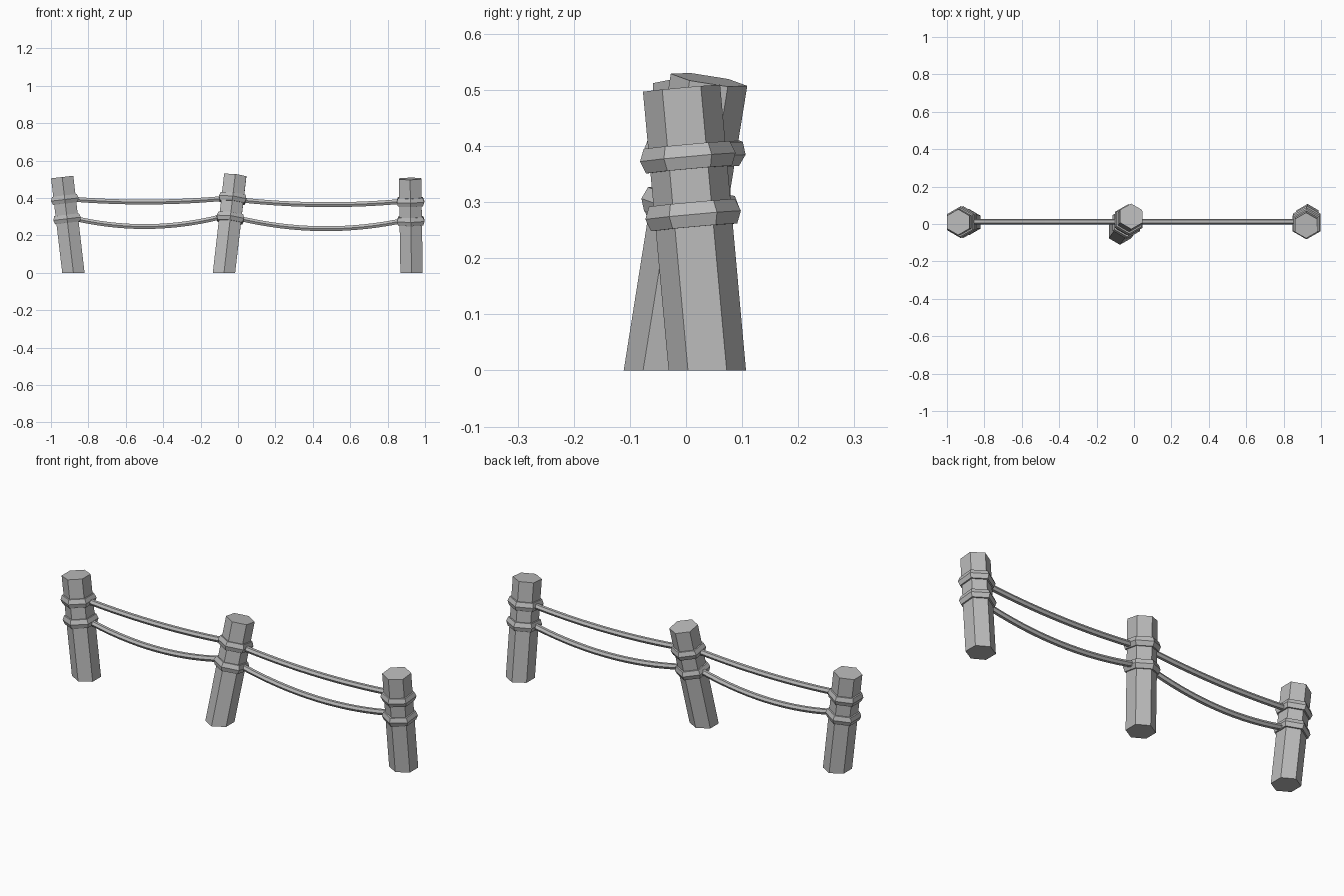
import bpy
import bmesh
import math
from mathutils import Vector

if "Cube" in bpy.data.objects:
    bpy.data.objects.remove(bpy.data.objects["Cube"], do_unlink=True)

# One plain grey for posts and ropes
grey = bpy.data.materials.new("weathered grey")
grey.use_nodes = True
colour = (0.5, 0.5, 0.5, 1)
grey.diffuse_color = colour
grey.node_tree.nodes["Principled BSDF"].inputs["Base Color"].default_value = colour

SIDES = 6
POST_RADIUS = 0.069
# Wrap cross-section as (distance from post axis, height)
WRAP_PROFILE = [(0.06, -0.022), (0.077, -0.022), (0.0855, 0), (0.077, 0.022), (0.06, 0.022)]


def hexagon(radius, height=0.0):
    angles = [math.pi / 6 + math.tau * i / SIDES for i in range(SIDES)]
    return [Vector((radius * math.cos(a), radius * math.sin(a), height)) for a in angles]


def make_object(name, rings, closed_loop):
    """Skin a stack of hexagons, either capped or joined round into a loop."""
    bm = bmesh.new()
    rows = [[bm.verts.new(p) for p in ring] for ring in rings]
    pairs = list(zip(rows, rows[1:]))
    if closed_loop:
        pairs.append((rows[-1], rows[0]))
    else:
        bm.faces.new(rows[0])
        bm.faces.new(rows[-1])
    for low, high in pairs:
        for i in range(SIDES):
            j = (i + 1) % SIDES
            bm.faces.new((low[i], low[j], high[j], high[i]))
    bmesh.ops.recalc_face_normals(bm, faces=bm.faces)
    mesh = bpy.data.meshes.new(name)
    bm.to_mesh(mesh)
    bm.free()
    mesh.materials.append(grey)
    obj = bpy.data.objects.new(name, mesh)
    bpy.context.collection.objects.link(obj)
    return obj


def make_post(name, base, top, wrap_heights):
    base, top = Vector(base), Vector(top)
    axis = top - base
    tilt = Vector((0, 0, 1)).rotation_difference(axis)
    # Foot is cut level with the ground, the head square to the post
    foot = [base + p for p in hexagon(POST_RADIUS)]
    head = [top + tilt @ p for p in hexagon(POST_RADIUS)]
    make_object(name + "_post", [foot, head], False)
    # Rope wraps follow the lean of the post
    for label, z in zip(("upper", "lower"), wrap_heights):
        centre = base + axis * (z / axis.z)
        rings = [[centre + tilt @ p for p in hexagon(r, h)] for r, h in WRAP_PROFILE]
        make_object(f"{name}_{label}_rope_wrap", rings, True)


def make_rope(name, x0, z0, x1, z1, sag, steps=16):
    """Six-sided rope hanging in a shallow arc."""
    curve = bpy.data.curves.new(name, "CURVE")
    curve.dimensions = "3D"
    curve.bevel_depth = 0.015
    curve.bevel_resolution = 1
    curve.use_fill_caps = True
    spline = curve.splines.new("POLY")
    spline.use_smooth = False
    spline.points.add(steps)
    for i, point in enumerate(spline.points):
        t = i / steps
        z = z0 + (z1 - z0) * t - 4 * sag * t * (1 - t)
        point.co = (x0 + (x1 - x0) * t, 0.013, z, 1)
    curve.materials.append(grey)
    obj = bpy.data.objects.new(name, curve)
    bpy.context.collection.objects.link(obj)


# Three leaning posts
make_post("right", (-0.88, 0.01, 0), (-0.94, 0.01, 0.512), (0.392, 0.289))
make_post("middle", (-0.075, -0.042, 0), (-0.015, 0.041, 0.518), (0.398, 0.293))
make_post("left", (0.928, 0.038, 0), (0.92, -0.008, 0.503), (0.38, 0.277))

# Sagging ropes between the posts
make_rope("right_upper_rope", -0.9, 0.395, -0.05, 0.4, 0.019)
make_rope("right_lower_rope", -0.9, 0.297, -0.05, 0.31, 0.056)
make_rope("left_upper_rope", -0.01, 0.392, 0.91, 0.385, 0.024)
make_rope("left_lower_rope", -0.01, 0.295, 0.91, 0.285, 0.054)
